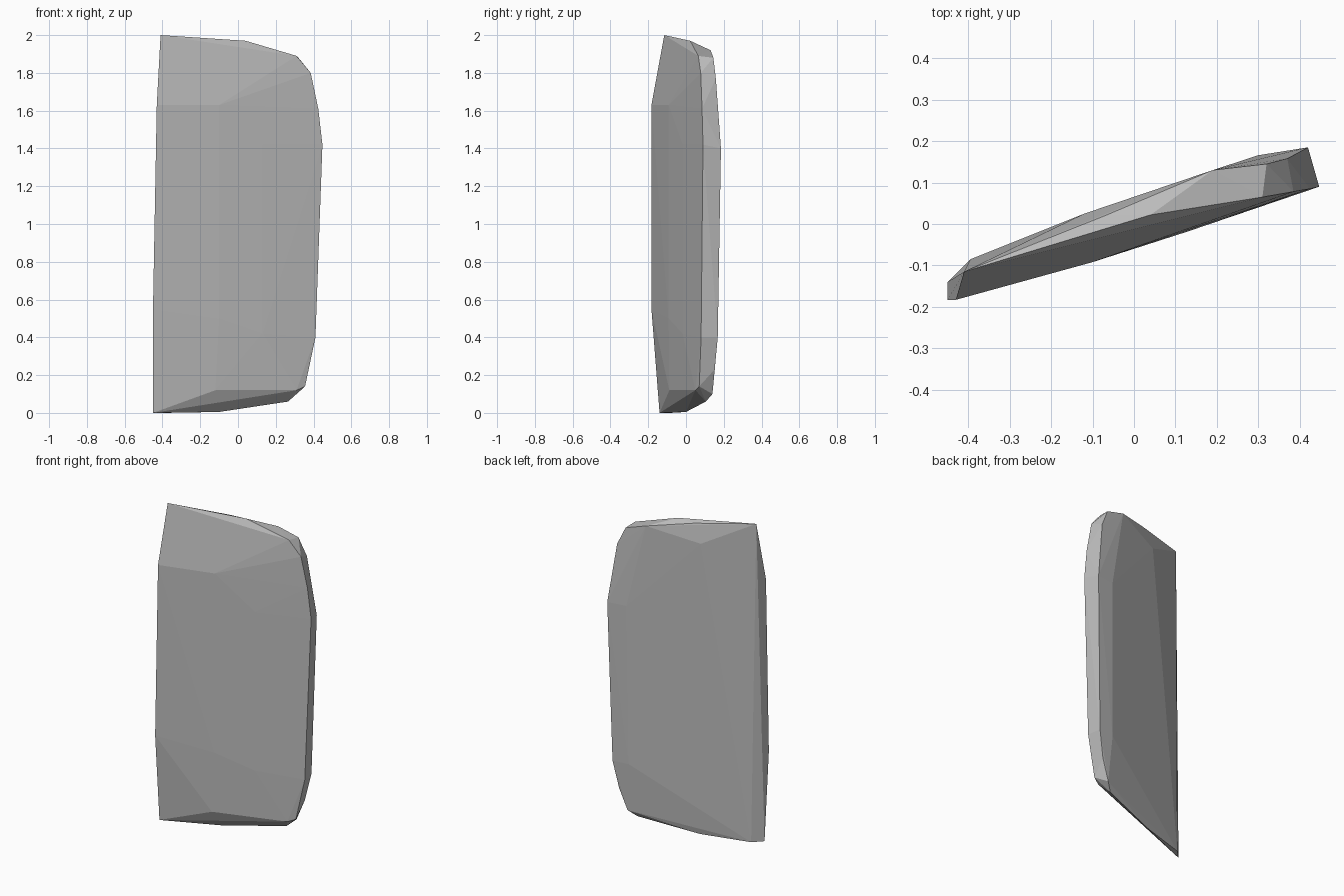
import bpy, bmesh

# Slanted, faceted slab: a convex solid spanned by its front, back and rim corners
front = [(-0.43, -0.183, 1.63), (-0.45, -0.183, 0.55),
         (-0.10, -0.092, 1.63), (-0.10, -0.092, 0.50),
         (0.13, -0.018, 1.42), (0.13, -0.018, 0.42),
         (0.447, 0.09, 1.42), (0.41, 0.08, 0.40),
         (0.425, 0.085, 1.61), (0.385, 0.078, 1.80), (0.31, 0.065, 1.89),
         (0.355, 0.07, 0.14), (0.31, 0.05, 0.12), (-0.12, -0.088, 0.12)]
back = [(0.42, 0.185, 1.40), (0.30, 0.166, 1.40),
        (0.395, 0.168, 0.40), (0.29, 0.155, 0.40),
        (0.37, 0.158, 1.77), (0.32, 0.145, 1.88), (0.19, 0.13, 1.92),
        (0.36, 0.152, 0.23), (0.31, 0.14, 0.10),
        (-0.12, 0.025, 1.85), (-0.395, -0.085, 0.0)]
rim = [(-0.41, -0.115, 2.0), (-0.06, -0.028, 1.94), (0.04, 0.022, 1.97),
       (-0.07, 0.02, 1.965),
       (-0.45, -0.14, 0.0), (-0.10, 0.0, 0.005), (0.265, 0.105, 0.06)]

bm = bmesh.new()
for p in front + back + rim:
    bm.verts.new(p)
hull = bmesh.ops.convex_hull(bm, input=bm.verts[:])
loose = [v for v in bm.verts if not v.link_faces]
bmesh.ops.delete(bm, geom=loose, context='VERTS')
bmesh.ops.recalc_face_normals(bm, faces=bm.faces[:])

mesh = bpy.data.meshes.new("stone_slab")
bm.to_mesh(mesh)
bm.free()

# Single plain grey
grey = bpy.data.materials.new("stone_grey")
grey.diffuse_color = (0.5, 0.5, 0.5, 1.0)
mesh.materials.append(grey)

slab = bpy.data.objects.new("stone_slab", mesh)
bpy.context.collection.objects.link(slab)
